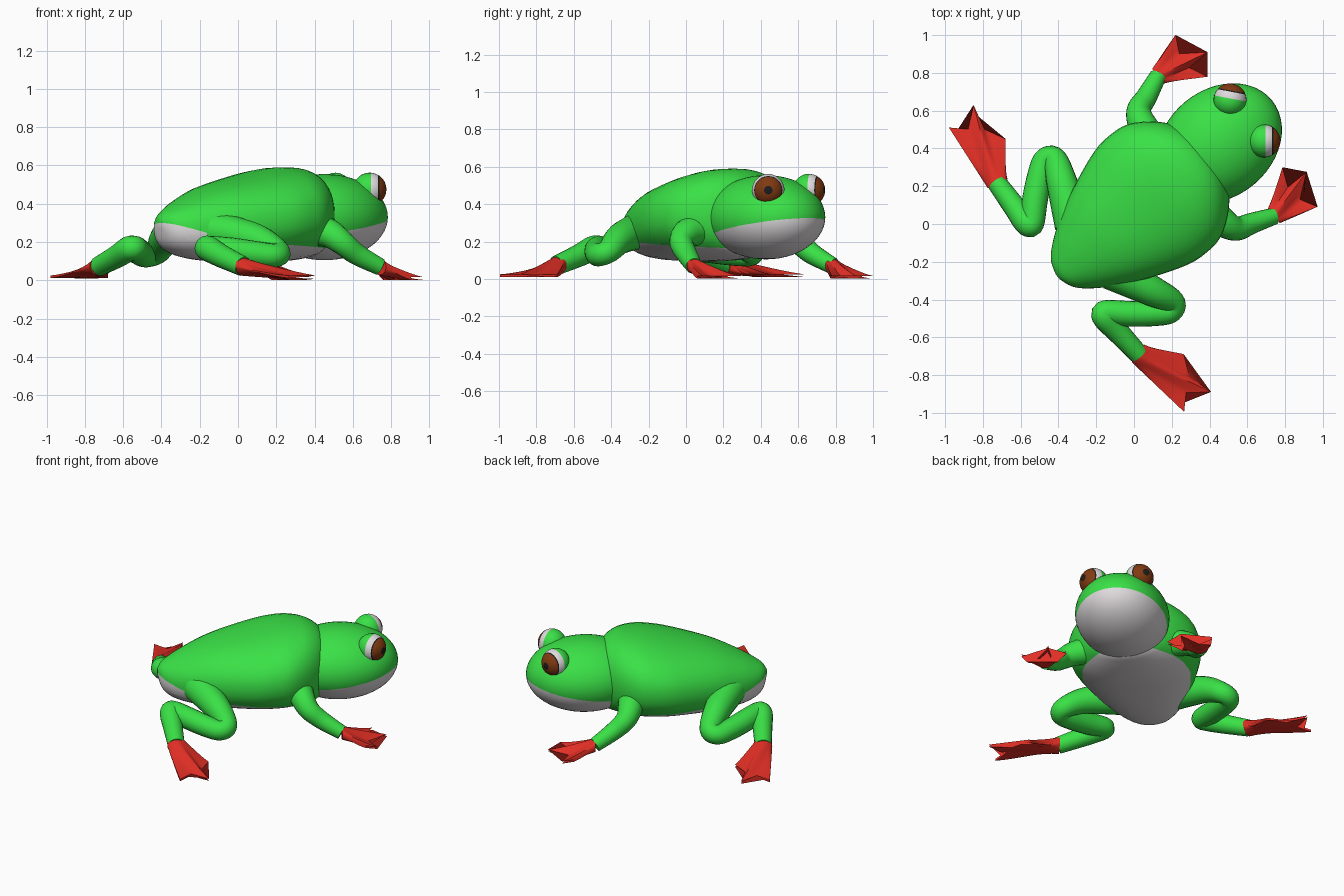
import bpy, bmesh, math
from mathutils import Vector, Matrix

if "Cube" in bpy.data.objects:
    bpy.data.objects.remove(bpy.data.objects["Cube"])

# The animal is built along +X with mirrored sides, then turned to its diagonal pose
POSE = Matrix.Translation((-0.026, 0.032, 0)) @ Matrix.Rotation(math.radians(39.6), 4, 'Z')

def material(name, rgb):
    m = bpy.data.materials.new(name)
    m.diffuse_color = (*rgb, 1)
    m.use_nodes = True
    m.node_tree.nodes["Principled BSDF"].inputs["Base Color"].default_value = m.diffuse_color
    return m

GREEN = material("skin_green", (0.042, 0.75, 0.062))
WHITE = material("belly_white", (0.74, 0.71, 0.73))
RED = material("foot_red", (0.76, 0.028, 0.018))
BROWN = material("iris_brown", (0.22, 0.042, 0.006))
BLACK = material("pupil_black", (0.012, 0.012, 0.012))

def finish(name, bm, mats, rule=None, angle=60):
    bmesh.ops.recalc_face_normals(bm, faces=bm.faces)
    if rule:
        for f in bm.faces:
            f.material_index = rule(f.calc_center_median())
    bm.transform(POSE)
    me = bpy.data.meshes.new(name)
    bm.to_mesh(me)
    bm.free()
    for m in mats:
        me.materials.append(m)
    ob = bpy.data.objects.new(name, me)
    bpy.context.collection.objects.link(ob)
    bpy.ops.object.select_all(action='DESELECT')
    ob.select_set(True)
    bpy.context.view_layer.objects.active = ob
    bpy.ops.object.shade_smooth_by_angle(angle=math.radians(angle))
    return ob

def loft(rings):
    bm = bmesh.new()
    rows = [[bm.verts.new(p) for p in r] for r in rings]
    n = len(rows[0])
    for a, b in zip(rows, rows[1:]):
        for i in range(n):
            j = (i + 1) % n
            bm.faces.new((a[i], a[j], b[j], b[i]))
    bm.faces.new(rows[0])
    bm.faces.new(rows[-1])
    return bm

def spline(pts, steps):
    """Catmull-Rom samples through points of any dimension."""
    p = [pts[0]] + list(pts) + [pts[-1]]
    out = []
    for k in range(1, len(p) - 2):
        for s in range(steps):
            t = s / steps
            out.append([0.5 * (2 * b + (c - a) * t + (2 * a - 5 * b + 4 * c - d) * t * t
                               + (3 * b - a - 3 * c + d) * t ** 3)
                        for a, b, c, d in zip(p[k - 1], p[k], p[k + 1], p[k + 2])])
    out.append(list(pts[-1]))
    return out

def cut(bm, co, slope):
    """Cut along the plane z = co.z + slope * (x - co.x)."""
    bmesh.ops.bisect_plane(bm, geom=bm.verts[:] + bm.edges[:] + bm.faces[:], dist=1e-5,
                           plane_co=co, plane_no=Vector((-slope, 0, 1)).normalized())

def power(c, e):
    return math.copysign(abs(c) ** e, c)

# Body: station, half width, top height, bottom height
stations = [(-.49, .015, .315, .28), (-.465, .085, .35, .20), (-.41, .145, .385, .15),
            (-.31, .215, .435, .118), (-.15, .30, .497, .10), (.08, .388, .552, .095),
            (.22, .402, .58, .095), (.32, .382, .59, .10), (.42, .315, .583, .11),
            (.50, .225, .54, .13), (.545, .12, .46, .2), (.555, .02, .36, .3)]
rings = []
for u, w, top, bot in spline(stations, 4):
    zc, h = (top + bot) / 2, (top - bot) / 2
    rings.append([(u, w * power(math.cos(a), .9), zc + h * power(math.sin(a), .9))
                  for a in (2 * math.pi * i / 40 for i in range(40))])
body = loft(rings)
cut(body, Vector((-.49, 0, .30)), -.345)
cut(body, Vector((-.2, 0, .2)), -.05)
finish("body", body, [GREEN, WHITE],
       lambda c: int(c.z < max(.30 - .345 * (c.x + .49), .2 - .05 * (c.x + .2))))

# Head, divided at the mouth line
head = bmesh.new()
bmesh.ops.create_uvsphere(head, u_segments=48, v_segments=28, radius=1)
for v in head.verts:
    v.co = Vector((.62 + .36 * v.co.x, .285 * v.co.y, .33 + .225 * v.co.z))
cut(head, Vector((.93, 0, .318)), .16)
finish("head", head, [GREEN, WHITE], lambda c: int(c.z < .318 + .16 * (c.x - .93)))

def tube(name, pts, side):
    """Limb through points (along, out, height, radius)."""
    path = spline([(x, y * side, z, r) for x, y, z, r in pts], 6)
    rings = []
    for i, (x, y, z, r) in enumerate(path):
        a, b = path[max(i - 1, 0)], path[min(i + 1, len(path) - 1)]
        t = (Vector(b[:3]) - Vector(a[:3])).normalized()
        across = t.cross(Vector((0, 0, 1))).normalized()
        up = across.cross(t)
        rings.append([Vector((x, y, z)) + r * (math.cos(k) * across + math.sin(k) * up)
                      for k in (2 * math.pi * j / 20 for j in range(20))])
    finish(name, loft(rings), [GREEN])

def webbed(name, wrist, wrist_z, wrist_h, edge, tip_z, side):
    """Webbed foot: sheet tapering from a round wrist to a toothed toe edge."""
    sub, rows = 4, 8
    n = (len(edge) - 1) * sub
    rings = []
    for k in range(rows + 1):
        t = k / rows
        top, bot = [], []
        for i in range(n + 1):
            s = i / n
            j = min(i // sub, len(edge) - 2)
            f = i / sub - j
            o = Vector(edge[j]).lerp(Vector(edge[j + 1]), f)
            p = Vector(wrist[0]).lerp(Vector(wrist[1]), (1 - math.cos(math.pi * s)) / 2).lerp(o, t)
            z = wrist_z + (tip_z - wrist_z) * (1 - (1 - t) ** 1.3)
            h = (1 - t) * wrist_h * math.sin(math.pi * s) + t * .006 + .001
            top.append((p.x, p.y * side, z + h))
            bot.append((p.x, p.y * side, z - h))
        rings.append(top + bot[::-1])
    finish(name, loft(rings), [RED], angle=50)

HIND = [(-.25, .16, .26, .10), (-.155, .37, .215, .082), (-.105, .49, .15, .064),
        (-.15, .52, .13, .062), (-.23, .468, .138, .066), (-.33, .385, .155, .068),
        (-.415, .305, .168, .064), (-.435, .33, .163, .066), (-.43, .43, .125, .060),
        (-.421, .59, .073, .052)]
ARM = [(.35, .22, .27, .09), (.37, .34, .245, .076), (.405, .408, .195, .064),
       (.48, .435, .135, .056), (.598, .482, .07, .045)]
FOOT = [(-.43, .977), (-.357, .905), (-.253, .986), (-.29, .85), (-.237, .739), (-.315, .68)]
HAND = [(.735, .57), (.807, .59), (.759, .50), (.88, .411), (.752, .41), (.797, .311), (.70, .385)]

def eye_colour(z):
    # green lid, white, black rim, brown iris, black pupil
    for limit, index in ((.0076, 0), (.0435, 1), (.0495, 2), (.0848, 3)):
        if z < limit:
            return index
    return 2

for side, word in ((1, "left"), (-1, "right")):
    tube(word + "_hind_leg", HIND, side)
    tube(word + "_front_leg", ARM, side)
    webbed(word + "_hind_foot", [(-.476, .597), (-.366, .567)], .073, .048, FOOT, .018, side)
    webbed(word + "_front_foot", [(.598, .53), (.598, .43)], .07, .042, HAND, .009, side)
    # Eyeball with its pole on the looking direction
    eye = bmesh.new()
    bmesh.ops.create_uvsphere(eye, u_segments=28, v_segments=36, radius=.087)
    for f in eye.faces:
        f.material_index = eye_colour(f.calc_center_median().z)
    look = Vector((math.cos(math.radians(39.6)), side * math.sin(math.radians(39.6)), 0))
    eye.transform(Matrix.Translation((.81, side * .141, .475))
                  @ look.to_track_quat('Z', 'Y').to_matrix().to_4x4())
    finish(word + "_eye", eye, [GREEN, WHITE, BLACK, BROWN])
